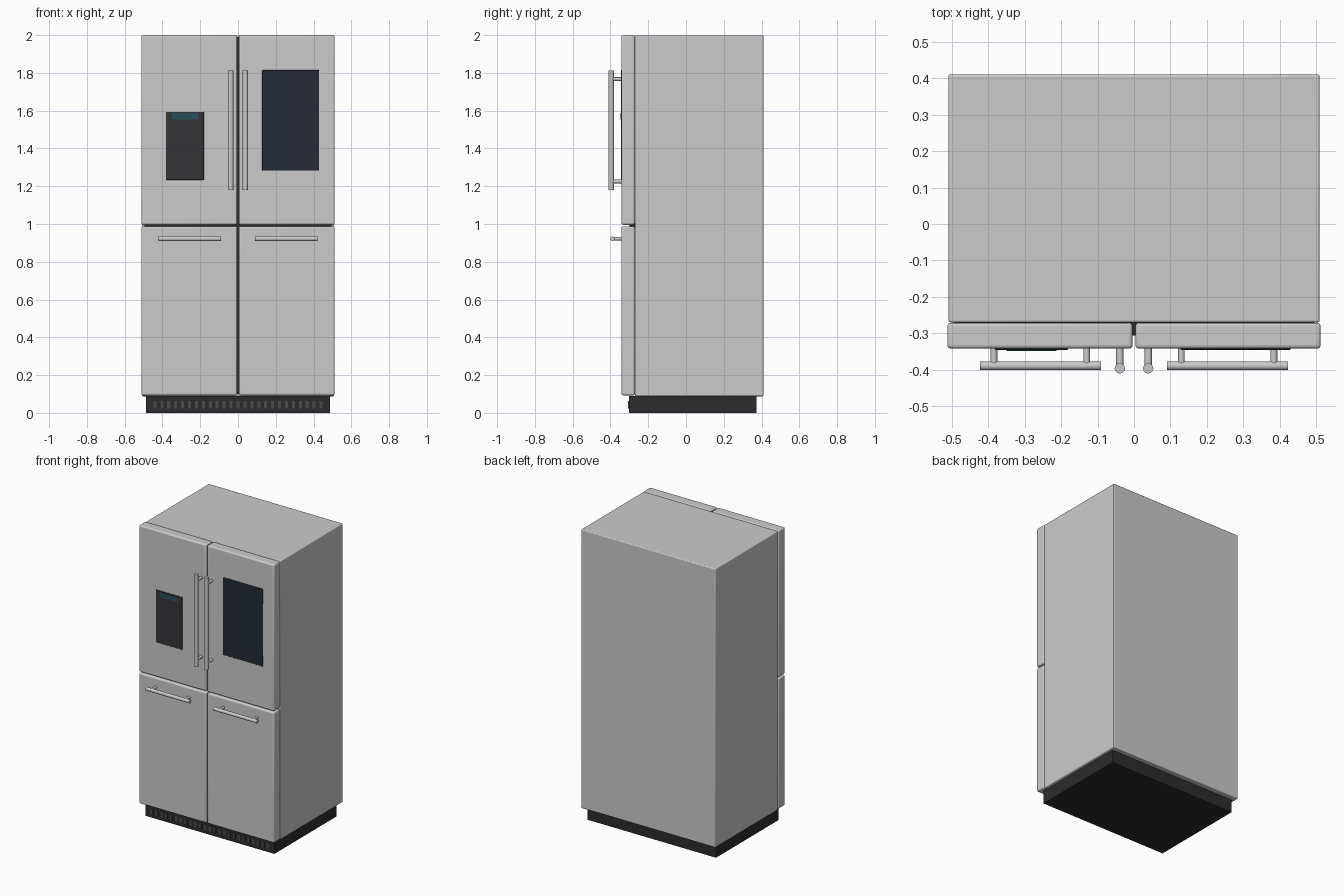
import bpy, math
from mathutils import Vector

if "Cube" in bpy.data.objects:
    bpy.data.objects.remove(bpy.data.objects["Cube"])


def mat(name, col):
    m = bpy.data.materials.new(name)
    m.diffuse_color = (*col, 1)
    m.use_nodes = True
    m.node_tree.nodes["Principled BSDF"].inputs["Base Color"].default_value = m.diffuse_color
    return m


STEEL = mat("steel", (0.55, 0.55, 0.56))
BLACK = mat("black_plastic", (0.025, 0.025, 0.027))
PANEL = mat("dispenser_black", (0.035, 0.033, 0.038))
GLASS = mat("dark_glass", (0.018, 0.024, 0.035))
TEAL = mat("display_teal", (0.02, 0.08, 0.10))
SLAT = mat("slat_grey", (0.07, 0.07, 0.075))


def smooth(o):
    bpy.ops.object.select_all(action='DESELECT')
    o.select_set(True)
    bpy.context.view_layer.objects.active = o
    bpy.ops.object.shade_smooth_by_angle(angle=math.radians(35))


def box(name, x, y, z, m, bevel=0, seg=3):
    lo, hi = Vector((x[0], y[0], z[0])), Vector((x[1], y[1], z[1]))
    bpy.ops.mesh.primitive_cube_add(size=1, location=(lo + hi) / 2)
    o = bpy.context.object
    o.name = name
    o.scale = hi - lo
    bpy.ops.object.transform_apply(location=False, rotation=False, scale=True)
    o.data.materials.append(m)
    if bevel:
        b = o.modifiers.new("bevel", 'BEVEL')
        b.width, b.segments = bevel, seg
        smooth(o)
    return o


def rod(name, a, b, r):
    a, b = Vector(a), Vector(b)
    bpy.ops.mesh.primitive_cylinder_add(vertices=24, radius=r, depth=(b - a).length,
                                        location=(a + b) / 2)
    o = bpy.context.object
    o.name = name
    o.rotation_euler = (b - a).to_track_quat('Z', 'Y').to_euler()
    o.data.materials.append(STEEL)
    smooth(o)


# Cabinet and plinth
box("cabinet", (-0.509, 0.509), (-0.27, 0.41), (0.088, 1.998), STEEL, 0.006)
box("plinth", (-0.488, 0.488), (-0.303, 0.372), (0, 0.09), BLACK)

# Vent slats along the plinth
N = 25
for i in range(N):
    cx = -0.44 + 0.88 * i / (N - 1)
    box("vent_slat", (cx - 0.008, cx + 0.008), (-0.306, -0.300), (0.024, 0.062), SLAT)

# Dark seals behind the door gaps
box("vertical_seal", (-0.016, 0.016), (-0.30, -0.265), (0.10, 1.99), BLACK)
box("horizontal_seal", (-0.495, 0.495), (-0.30, -0.265), (0.975, 1.008), BLACK)

FRONT = -0.342
for s, side in ((-1, "left"), (1, "right")):
    # Doors
    xs = sorted((s * 0.004, s * 0.512))
    box(side + "_upper_door", xs, (FRONT, -0.271), (0.996, 2.0), STEEL, 0.01, 4)
    box(side + "_lower_door", xs, (FRONT, -0.271), (0.093, 0.988), STEEL, 0.01, 4)

    # Upright handle with stand-offs
    hx, hy = s * 0.039, -0.396
    rod(side + "_upper_handle", (hx, hy, 1.18), (hx, hy, 1.812), 0.014)
    for z in (1.225, 1.767):
        rod(side + "_upper_handle_post", (hx, FRONT + 0.01, z), (hx, hy, z), 0.010)

    # Horizontal handle with stand-offs
    hy, hz = -0.389, 0.922
    rod(side + "_lower_handle", (s * 0.09, hy, hz), (s * 0.422, hy, hz), 0.012)
    for x in (0.13, 0.384):
        rod(side + "_lower_handle_post", (s * x, FRONT + 0.01, hz), (s * x, hy, hz), 0.009)

# Dispenser and touch screen
box("dispenser_panel", (-0.381, -0.181), (-0.345, -0.335), (1.234, 1.594), PANEL, 0.002, 2)
box("dispenser_display", (-0.35, -0.212), (-0.348, -0.338), (1.552, 1.588), TEAL)
box("touch_screen", (0.128, 0.43), (-0.345, -0.335), (1.283, 1.814), GLASS, 0.002, 2)
